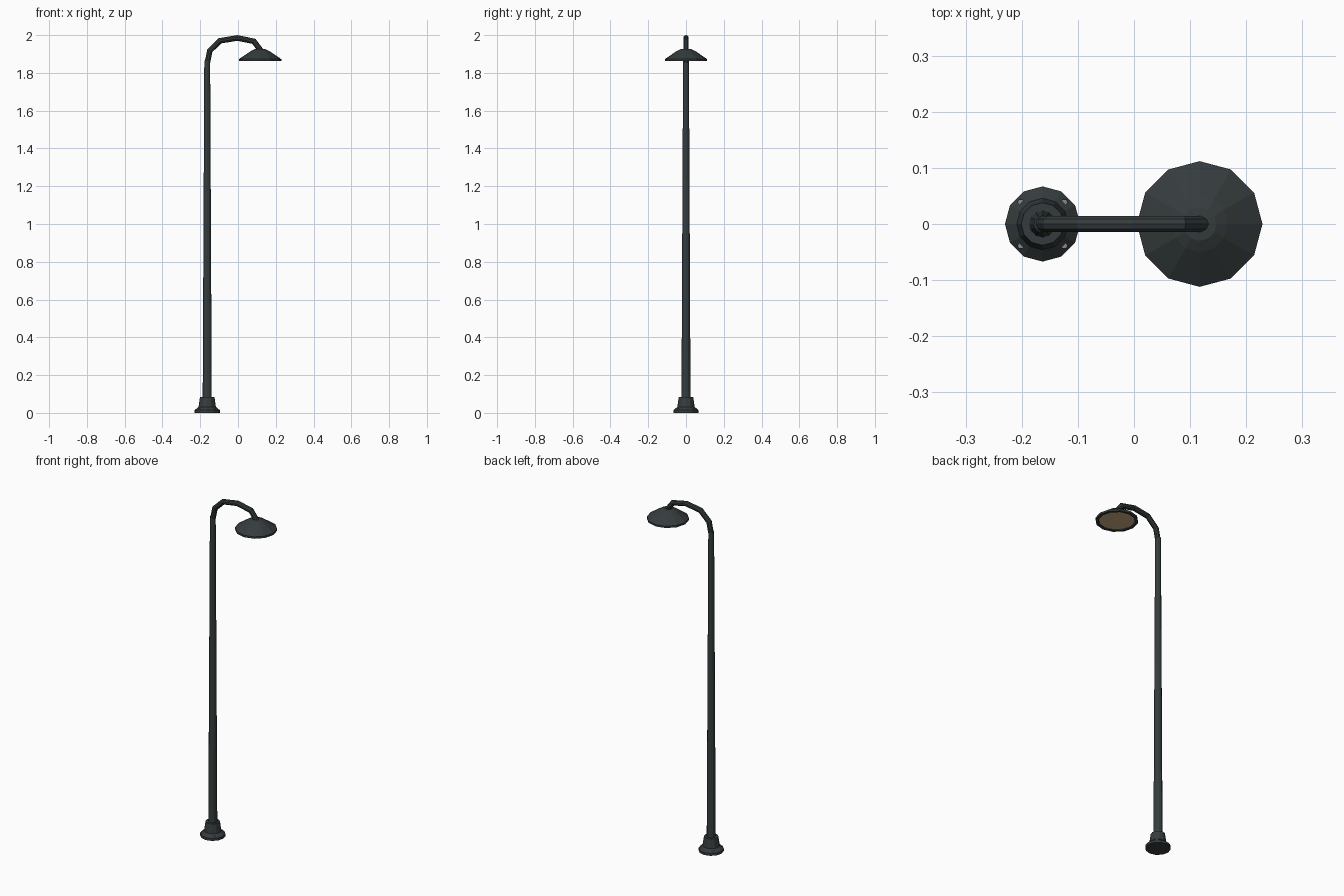
import bpy, bmesh, math
from mathutils import Vector

if "Cube" in bpy.data.objects:
    bpy.data.objects.remove(bpy.data.objects["Cube"])

POLE_X, LAMP_X, SIDES = -0.163, 0.117, 12


def material(name, rgb):
    m = bpy.data.materials.new(name)
    m.diffuse_color = (*rgb, 1)
    m.use_nodes = True
    m.node_tree.nodes["Principled BSDF"].inputs["Base Color"].default_value = m.diffuse_color
    return m


iron = material("dark_iron", (0.036, 0.045, 0.047))
steel = material("bolt_steel", (0.25, 0.26, 0.26))
glow = material("warm_glass", (0.62, 0.42, 0.24))


def skin(name, rings, mat):
    """Join rings of points into a capped, flat-shaded solid."""
    bm = bmesh.new()
    loops = [[bm.verts.new(p) for p in r] for r in rings]
    n = len(loops[0])
    for a, b in zip(loops, loops[1:]):
        for i in range(n):
            j = (i + 1) % n
            bm.faces.new((a[i], a[j], b[j], b[i]))
    bm.faces.new(loops[0][::-1])
    bm.faces.new(loops[-1])
    bmesh.ops.recalc_face_normals(bm, faces=bm.faces)
    me = bpy.data.meshes.new(name)
    bm.to_mesh(me)
    bm.free()
    me.materials.append(mat)
    ob = bpy.data.objects.new(name, me)
    bpy.context.collection.objects.link(ob)
    return ob


def lathe(name, profile, x, y, mat, n=SIDES):
    """Turn (radius, z) pairs around a vertical axis."""
    ang = [2 * math.pi * i / n for i in range(n)]
    return skin(name, [[(x + r * math.cos(a), y + r * math.sin(a), z) for a in ang]
                       for r, z in profile], mat)


def tube(name, path, radius, mat, n=10):
    """Sweep a round section along an (x, z) path with mitred bends."""
    pts = [Vector((x, 0, z)) for x, z in path]
    rings = []
    for i, p in enumerate(pts):
        d_in = (p - pts[max(i - 1, 0)]).normalized()
        d_out = (pts[min(i + 1, len(pts) - 1)] - p).normalized()
        t = (d_in + d_out).normalized()
        if i == 0:
            t = Vector((0, 0, 1))
        side = Vector((t.z, 0, -t.x))
        mitre = 1 / max(t.dot(d_out if d_out.length else d_in), 0.5)
        rings.append([p + side * (radius * mitre * math.cos(a)) + Vector((0, radius * math.sin(a), 0))
                      for a in (2 * math.pi * k / n for k in range(n))])
    return skin(name, rings, mat)


# Stepped foot
lathe("base", [(0.067, 0), (0.067, 0.014), (0.046, 0.032), (0.044, 0.045),
               (0.038, 0.085), (0.025, 0.085)], POLE_X, 0, iron)

# Anchor bolts around the flange
for i in range(4):
    a = math.radians(45 + 90 * i)
    lathe(f"bolt_{i + 1}", [(0.006, 0.012), (0.006, 0.024)],
          POLE_X + 0.055 * math.cos(a), 0.055 * math.sin(a), steel, 6)

# Tapered pole
lathe("pole", [(0.024, 0.08), (0.0155, 1.865)], POLE_X, 0, iron)

# Bent arm
tube("arm", [(POLE_X, 1.85), (-0.149, 1.918), (-0.095, 1.970), (-0.003, 1.985),
             (0.084, 1.967), (0.121, 1.918)], 0.0147, iron)

# Hollow shade
lathe("shade", [(0.012, 1.905), (0.045, 1.900), (0.096, 1.870), (0.096, 1.862),
                (0.112, 1.862), (0.112, 1.873), (0.050, 1.915), (0.030, 1.925), (0.012, 1.927)],
      LAMP_X, 0, iron)

# Glowing lens
lathe("lens", [(0.095, 1.866), (0.095, 1.870)], LAMP_X, 0, glow)
